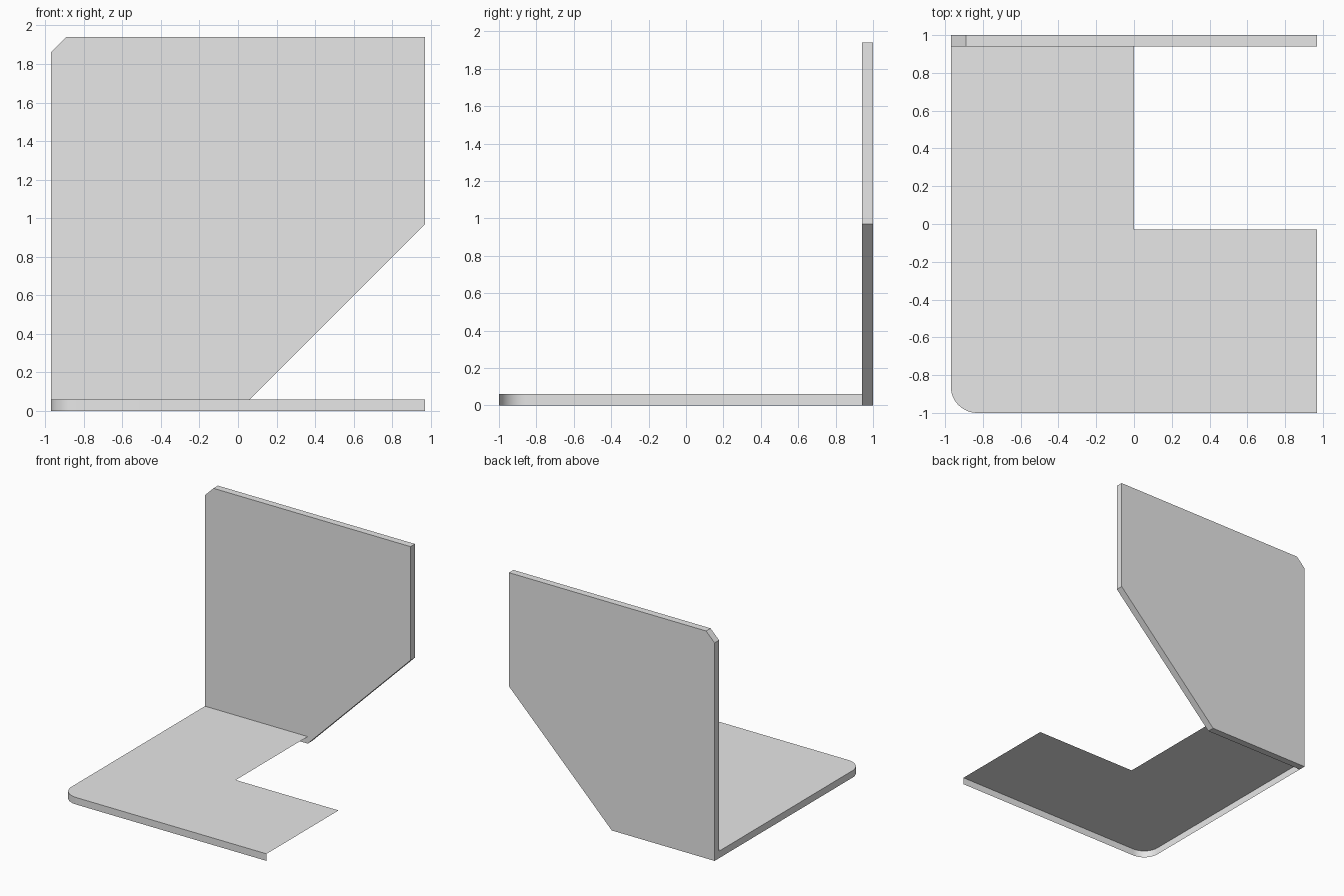
import bpy
import bmesh
from math import pi, cos, sin, radians

cube = bpy.data.objects.get("Cube")
if cube:
    bpy.data.objects.remove(cube)

HALF = 0.97      # half width of both panels
THICK = 0.06     # panel depth
BACK = 1.0       # rear face of the upright panel

grey = bpy.data.materials.new("light_grey")
grey.use_nodes = True
grey.diffuse_color = (0.8, 0.8, 0.8, 1)
grey.node_tree.nodes["Principled BSDF"].inputs["Base Color"].default_value = (0.8, 0.8, 0.8, 1)


def make_object(name, bm):
    mesh = bpy.data.meshes.new(name)
    bm.to_mesh(mesh)
    bm.free()
    mesh.materials.append(grey)
    obj = bpy.data.objects.new(name, mesh)
    bpy.context.collection.objects.link(obj)
    return obj


def base_sheet():
    """L-shaped top sheet with a turned-down lip on the front and one side."""
    bm = bmesh.new()
    radius, steps = 0.14, 12
    cx, cy = -HALF + radius, -BACK + radius
    arc = [(cx + radius * cos(a), cy + radius * sin(a))
           for a in (1.5 * pi - 0.5 * pi * i / steps for i in range(steps + 1))]
    rim = [(HALF, -BACK)] + arc + [(-HALF, BACK - THICK)]
    notch = [(0, BACK - THICK), (0, -0.03), (HALF, -0.03)]

    top = [bm.verts.new((x, y, THICK)) for x, y in rim + notch]
    low = [bm.verts.new((x, y, 0)) for x, y in rim]
    bm.faces.new(top[::-1])
    for i in range(len(rim) - 1):
        bm.faces.new((top[i], top[i + 1], low[i + 1], low[i]))
    return make_object("base_sheet", bm)


def upright_panel():
    """Thick panel with one clipped corner and one large diagonal cut."""
    bm = bmesh.new()
    top, clip = 1.94, 0.08
    outline = [(-HALF, 0), (0, 0), (HALF, HALF), (HALF, top),
               (-HALF + clip, top), (-HALF, top - clip)]
    face = bm.faces.new([bm.verts.new((x, BACK - THICK, z)) for x, z in outline])
    grown = bmesh.ops.extrude_face_region(bm, geom=[face], use_keep_orig=True)
    verts = [v for v in grown["geom"] if isinstance(v, bmesh.types.BMVert)]
    bmesh.ops.translate(bm, verts=verts, vec=(0, THICK, 0))
    # The panel's surfaces face inward
    bmesh.ops.recalc_face_normals(bm, faces=bm.faces[:])
    bmesh.ops.reverse_faces(bm, faces=bm.faces[:])
    return make_object("upright_panel", bm)


base = base_sheet()
upright_panel()

# Smooth the rounded corner, keep the folds sharp
bpy.ops.object.select_all(action="DESELECT")
base.select_set(True)
bpy.context.view_layer.objects.active = base
bpy.ops.object.shade_smooth_by_angle(angle=radians(30))
